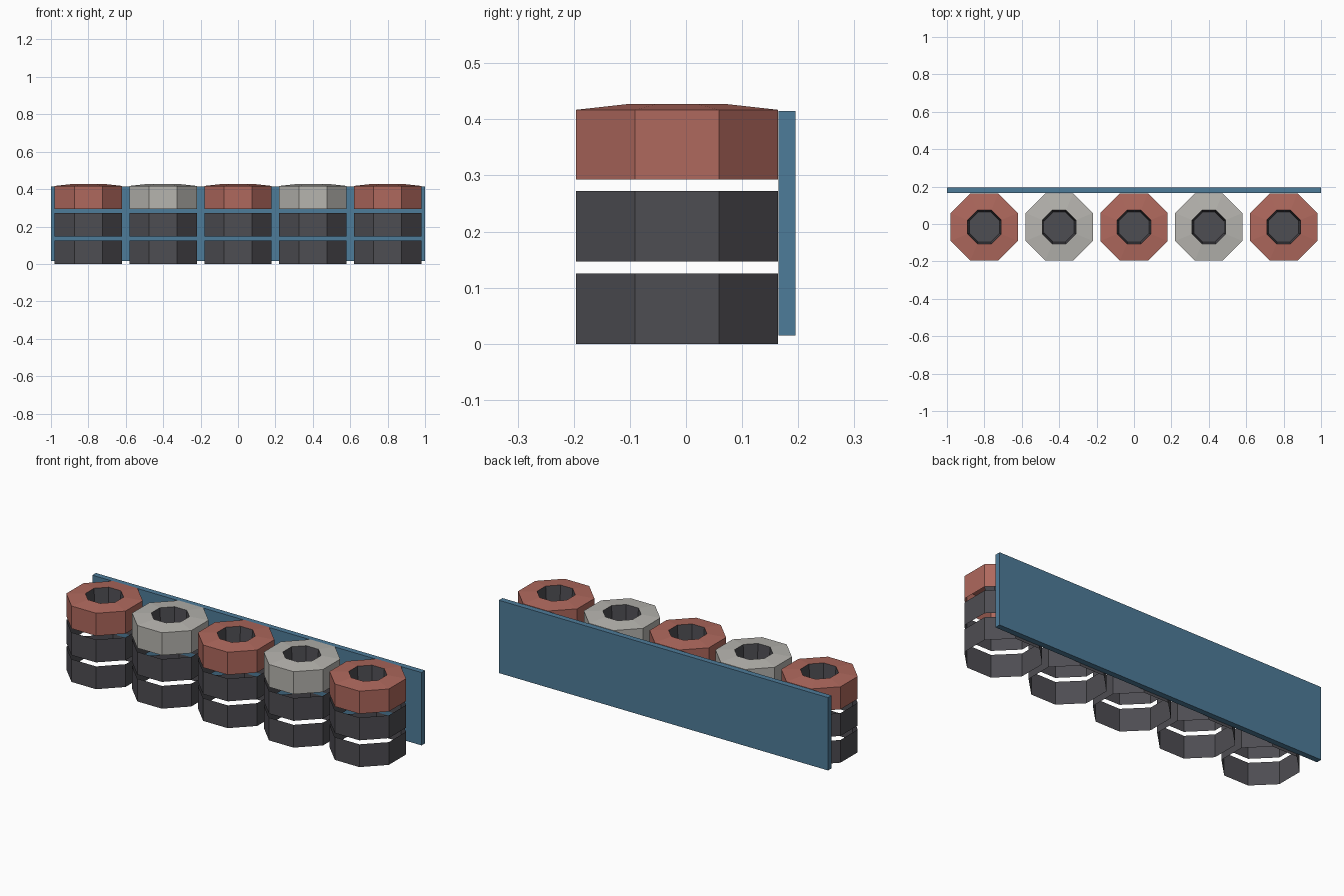
import bpy
import bmesh
from math import cos, sin, pi

if "Cube" in bpy.data.objects:
    bpy.data.objects.remove(bpy.data.objects["Cube"], do_unlink=True)


def make_material(name, rgb):
    mat = bpy.data.materials.new(name)
    mat.use_nodes = True
    colour = (*rgb, 1)
    mat.diffuse_color = colour
    mat.node_tree.nodes["Principled BSDF"].inputs["Base Color"].default_value = colour
    return mat


red = make_material("faded red", (0.43, 0.14, 0.11))
white = make_material("dirty white", (0.47, 0.46, 0.43))
rubber = make_material("dark rubber", (0.076, 0.074, 0.085))
blue = make_material("blue panel", (0.076, 0.20, 0.32))

SIDES = 8
STACK_Y = -0.016
SPACING = 0.4
RADIUS = 0.18       # to the middle of a flat side
HOLE = 0.09


def finish(name, bm, materials):
    mesh = bpy.data.meshes.new(name)
    bm.to_mesh(mesh)
    bm.free()
    for mat in materials:
        mesh.materials.append(mat)
    obj = bpy.data.objects.new(name, mesh)
    bpy.context.collection.objects.link(obj)
    return obj


def add_tyre(name, x, profile, materials, cup_start=None):
    """Octagonal shell from (flat radius, z) rings; a cup has a closed floor."""
    bm = bmesh.new()
    rings = []
    for flat_radius, z in profile:
        r = flat_radius / cos(pi / SIDES)
        angles = [(k + 0.5) * 2 * pi / SIDES for k in range(SIDES)]
        rings.append([bm.verts.new((x + r * cos(a), STACK_Y + r * sin(a), z))
                      for a in angles])
    for level, (low, high) in enumerate(zip(rings, rings[1:])):
        for k in range(SIDES):
            n = (k + 1) % SIDES
            face = bm.faces.new((low[k], low[n], high[n], high[k]))
            face.material_index = int(cup_start is not None and level >= cup_start)
    if cup_start is not None:
        bm.faces.new(rings[-1]).material_index = 1
    finish(name, bm, materials)


# Five stacks: two plain tyres under a painted one with a dark hole
for i in range(5):
    x = (i - 2) * SPACING
    add_tyre(f"bottom_tyre_{i + 1}", x, [(RADIUS, 0), (RADIUS, 0.125)], [rubber])
    add_tyre(f"middle_tyre_{i + 1}", x, [(RADIUS, 0.147), (RADIUS, 0.272)], [rubber])
    add_tyre(f"top_tyre_{i + 1}", x,
             [(RADIUS, 0.293), (RADIUS, 0.417), (HOLE, 0.427), (0.08, 0.295)],
             [white if i % 2 else red, rubber], cup_start=2)

# Panel behind the stacks
bm = bmesh.new()
bmesh.ops.create_cube(bm, size=1)
bmesh.ops.scale(bm, vec=(2, 0.031, 0.4), verts=bm.verts)
bmesh.ops.translate(bm, vec=(0, 0.18, 0.215), verts=bm.verts)
finish("back_panel", bm, [blue])
